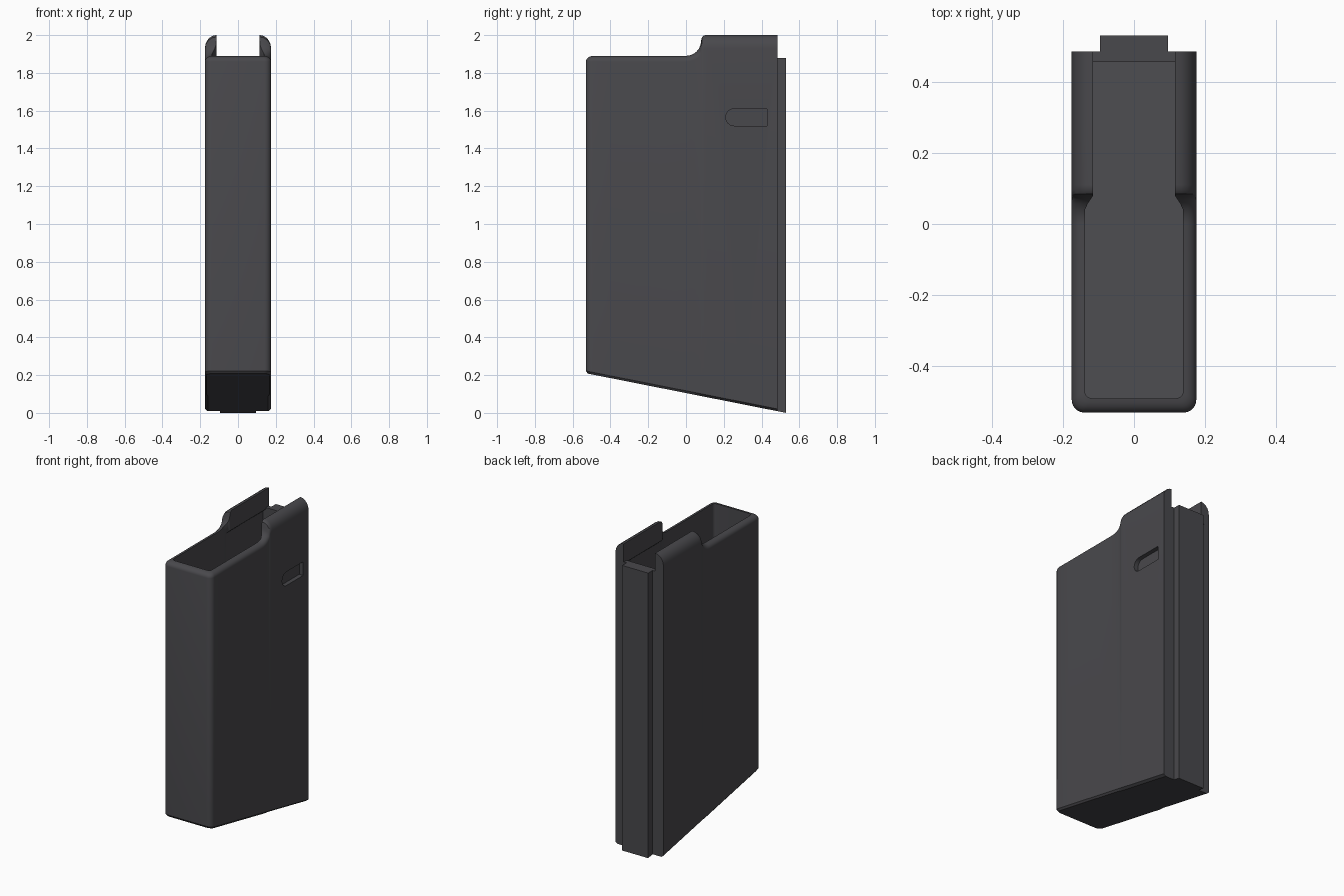
import bpy, bmesh, math

if "Cube" in bpy.data.objects:
    bpy.data.objects.remove(bpy.data.objects["Cube"])

W, FRONT, BACK = 0.175, -0.53, 0.485

grey = bpy.data.materials.new("dark_grey")
grey.diffuse_color = (0.066, 0.065, 0.072, 1)
grey.use_nodes = True
grey.node_tree.nodes["Principled BSDF"].inputs["Base Color"].default_value = grey.diffuse_color


def base_z(y):
    """Sloping underside, low at the back."""
    return 0.21 * (0.53 - y) / 1.06


def finish(name, bm):
    bmesh.ops.recalc_face_normals(bm, faces=bm.faces)
    me = bpy.data.meshes.new(name)
    bm.to_mesh(me)
    bm.free()
    ob = bpy.data.objects.new(name, me)
    bpy.context.collection.objects.link(ob)
    me.materials.append(grey)
    return ob


def loft(name, rings):
    bm = bmesh.new()
    vs = [[bm.verts.new(p) for p in r] for r in rings]
    n = len(vs[0])
    for a, b in zip(vs, vs[1:]):
        for i in range(n):
            j = (i + 1) % n
            bm.faces.new((a[i], a[j], b[j], b[i]))
    bm.faces.new(vs[0])
    bm.faces.new(vs[-1][::-1])
    return finish(name, bm)


def slab(name, x, y0, y1, lift=0.0, top=None, thick=0.03):
    """Block whose underside (and top, if no height given) follows the slope."""
    def ring(sx):
        t0, t1 = (top, top) if top else (base_z(y0) + thick, base_z(y1) + thick)
        return [(sx, y0, base_z(y0) + lift), (sx, y1, base_z(y1) + lift),
                (sx, y1, t1), (sx, y0, t0)]
    return loft(name, [ring(-x), ring(x)])


# Stations round the U-shaped wall: outer point, lip point, inner point, height
stations = []
side = [(BACK, 2.0), (0.3, 2.0), (0.11, 2.0), (0.096, 1.999), (0.085, 1.99)]
for i in range(6, -1, -1):
    a = math.radians(15 * i)
    side.append((0.08 * math.sin(a), 1.97 - 0.08 * math.cos(a)))
side += [(-0.2, 1.89), (-0.4, 1.89)]
for y, h in side:
    t = min(1, max(0, (y - 0.045) / 0.035))
    lip = 0.138 - 0.023 * t
    stations.append(((W, y), (lip, y), (0.138, y), h))
for i in range(7):
    a = math.radians(15 * i)
    c, s = math.cos(a), math.sin(a)
    o = (W - 0.035 + 0.035 * c, FRONT + 0.035 - 0.035 * s)
    n = (0.118 + 0.02 * c, -0.47 - 0.02 * s)
    stations.append((o, n, n, 1.89))
stations += [((-o[0], o[1]), (-l[0], l[1]), (-n[0], n[1]), h)
             for o, l, n, h in reversed(stations)]


def section(o, lip, n, h):
    d = 0.03 + 0.04 * (h - 1.89) / 0.11
    mix = lambda f: (o[0] + (lip[0] - o[0]) * f, o[1] + (lip[1] - o[1]) * f)
    p = mix(0.25)
    ring = [(*p, base_z(p[1])), (*o, base_z(o[1]) + 0.012), (*o, h - d)]
    for k in range(1, 6):
        a = math.radians(18 * k)
        ring.append((*mix(1 - math.cos(a)), h - d + d * math.sin(a)))
    return ring + [(*lip, 1.87), (*n, 1.85), (*n, base_z(n[1]))]


casing = loft("casing", [section(*s) for s in stations])

# Catch slot on the right side, rounded at its forward end
outline = [(0.43, 1.52), (0.43, 1.61)]
for i in range(13):
    a = math.radians(90 + 15 * i)
    outline.append((0.255 + 0.045 * math.cos(a), 1.565 + 0.045 * math.sin(a)))
cutter = loft("slot_cutter", [[(x, y, z) for y, z in outline] for x in (0.147, 0.2)])
cutter.hide_render = True
mod = casing.modifiers.new("slot", 'BOOLEAN')
mod.operation, mod.object, mod.solver = 'DIFFERENCE', cutter, 'EXACT'
bpy.context.view_layer.objects.active = casing
bpy.ops.object.modifier_apply(modifier="slot")
bpy.data.objects.remove(cutter)

# Floor, back wall and the raised spine behind it
slab("floor_plate", 0.142, -0.495, 0.484)
slab("back_wall", 0.139, 0.455, 0.4848, top=1.88)
slab("back_spine", 0.095, 0.47, 0.53, top=1.88)

bpy.ops.object.select_all(action='DESELECT')
casing.select_set(True)
bpy.context.view_layer.objects.active = casing
bpy.ops.object.shade_smooth_by_angle(angle=math.radians(35))
